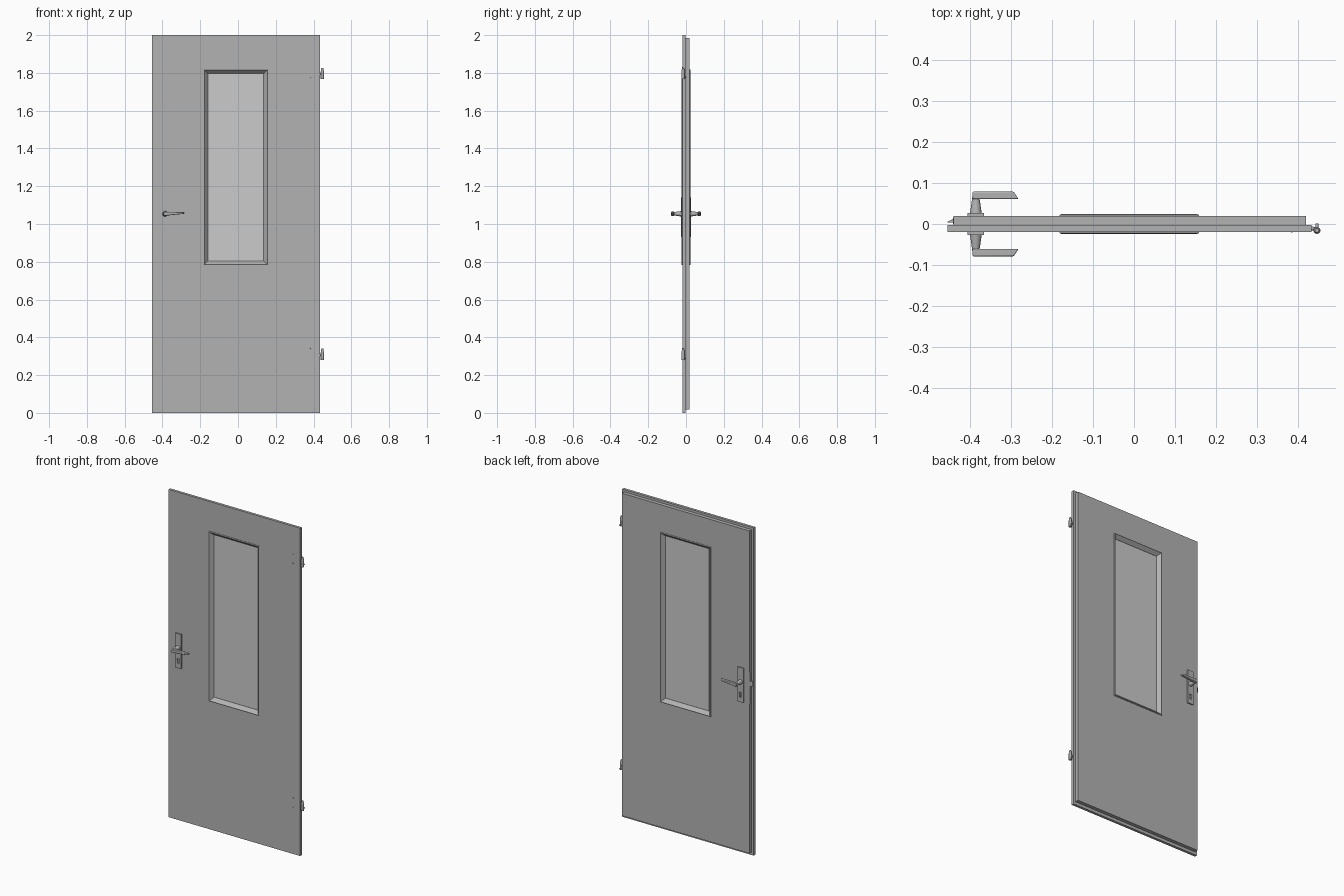
import bpy, bmesh, math
from mathutils import Matrix, Vector

if "Cube" in bpy.data.objects:
    bpy.data.objects.remove(bpy.data.objects["Cube"])


def material(name, v):
    m = bpy.data.materials.new(name)
    m.diffuse_color = (v, v, v, 1)
    m.use_nodes = True
    m.node_tree.nodes["Principled BSDF"].inputs["Base Color"].default_value = m.diffuse_color
    return m


GREY = material("door grey", 0.45)
GLASS = material("pale glass", 0.60)


def finish(bm, name, mat, smooth=False, bevel=0):
    bmesh.ops.recalc_face_normals(bm, faces=bm.faces)
    me = bpy.data.meshes.new(name)
    bm.to_mesh(me)
    bm.free()
    ob = bpy.data.objects.new(name, me)
    bpy.context.collection.objects.link(ob)
    me.materials.append(mat)
    if bevel:
        b = ob.modifiers.new("bevel", 'BEVEL')
        b.width, b.segments = bevel, 2
    if smooth:
        bpy.ops.object.select_all(action='DESELECT')
        ob.select_set(True)
        bpy.context.view_layer.objects.active = ob
        bpy.ops.object.shade_smooth_by_angle(angle=math.radians(35))
    return ob


def ring(name, loops, mat):
    """Closed chain of rectangles (x0, x1, z0, z1, y) joined by quads."""
    bm = bmesh.new()
    rows = [[bm.verts.new(p) for p in ((a, y, c), (b, y, c), (b, y, d), (a, y, d))]
            for a, b, c, d, y in loops]
    for i, r in enumerate(rows):
        n = rows[(i + 1) % len(rows)]
        for k in range(4):
            bm.faces.new((r[k], r[(k + 1) % 4], n[(k + 1) % 4], n[k]))
    return finish(bm, name, mat)


def prism(name, bottom, top, mat=GREY, **kw):
    """Solid between two matching outlines."""
    bm = bmesh.new()
    a = [bm.verts.new(p) for p in bottom]
    b = [bm.verts.new(p) for p in top]
    bm.faces.new(a)
    bm.faces.new(b)
    for i in range(len(a)):
        j = (i + 1) % len(a)
        bm.faces.new((a[i], a[j], b[j], b[i]))
    return finish(bm, name, mat, **kw)


def box(name, x0, x1, y0, y1, z0, z1, mat=GREY, **kw):
    base = [(x0, y0), (x1, y0), (x1, y1), (x0, y1)]
    return prism(name, [(*p, z0) for p in base], [(*p, z1) for p in base], mat, **kw)


def cone(name, p, q, r1, r2, sides=24):
    p, q = Vector(p), Vector(q)
    d = q - p
    bm = bmesh.new()
    bmesh.ops.create_cone(bm, cap_ends=True, segments=sides, radius1=r1, radius2=r2, depth=d.length,
                          matrix=Matrix.Translation((p + q) / 2) @ d.to_track_quat('Z', 'Y').to_matrix().to_4x4())
    return finish(bm, name, GREY, smooth=True)


# Window opening: outer edge of the glazing frame
WX0, WX1, WZ0, WZ1 = -0.182, 0.159, 0.782, 1.819


def win(d, y):
    return (WX0 + d, WX1 - d, WZ0 + d, WZ1 - d, y)


# Rebated door leaf with window opening
FRONT, MID, BACK = -0.019, -0.003, 0.019
ring("door_leaf", [
    (-0.455, 0.433, 0, 2, FRONT), (-0.455, 0.433, 0, 2, MID),
    (-0.441, 0.420, 0.018, 1.986, MID), (-0.441, 0.420, 0.018, 1.986, BACK),
    win(0.004, BACK), win(0.004, FRONT)], GREY)

# Glazing frame, sloping in to the pane on both sides
half = [(0, 0.018), (0, 0.022), (0.004, 0.024), (0.023, 0.003)]
ring("window_frame", [win(d, -y) for d, y in half] + [win(d, y) for d, y in reversed(half)], GREY)
box("window_glass", WX0 + 0.02, WX1 - 0.02, -0.002, 0.002, WZ0 + 0.02, WZ1 - 0.02, GLASS)

# Keyhole cutter: round top with a slot below
hx, hz = -0.386, 0.982
arc = [math.radians(-50 + 280 * i / 16) for i in range(17)]
outline = [(hx + 0.0085 * math.cos(t), hz + 0.0085 * math.sin(t)) for t in arc]
outline += [(hx - 0.005, hz - 0.024), (hx + 0.005, hz - 0.024)]
cutter = prism("keyhole_cutter", [(x, -0.05, z) for x, z in outline], [(x, 0.05, z) for x, z in outline])
cutter.hide_render = True
cutter.hide_viewport = True

# Handle sets on both faces
for s, side in ((-1, "front"), (1, "back")):
    ys = sorted((s * 0.0185, s * 0.0265))
    plate = box("handle_plate_" + side, -0.406, -0.366, *ys, 0.93, 1.14)
    cut = plate.modifiers.new("keyhole", 'BOOLEAN')
    cut.object, cut.operation, cut.solver = cutter, 'DIFFERENCE', 'EXACT'
    cone("handle_neck_" + side, (hx, s * 0.025, 1.054), (hx, s * 0.066, 1.054), 0.0145, 0.0085)
    plan = [(-0.394, 0.079, 1.043, 1.065), (-0.294, 0.079, 1.053, 1.063),
            (-0.282, 0.061, 1.054, 1.063), (-0.394, 0.061, 1.043, 1.065)]
    prism("handle_lever_" + side, [(x, s * y, a) for x, y, a, b in plan],
          [(x, s * y, b) for x, y, a, b in plan], smooth=True, bevel=0.003)

# Lock faceplate and wedge-shaped latch on the edge
box("lock_faceplate", -0.442, -0.440, 0.000, 0.016, 0.93, 1.12)
wedge = [(-0.440, 0.004), (-0.455, 0.004), (-0.455, 0.006), (-0.440, 0.013)]
prism("latch", [(x, y, 1.035) for x, y in wedge], [(x, y, 1.066) for x, y in wedge])

# Hinges: barrel, tapered cap, arm into the leaf and a small peg
for z, where in ((0.28, "lower"), (1.767, "upper")):
    x, y = 0.4465, -0.0155
    cone("hinge_barrel_" + where, (x, y, z), (x, y, z + 0.040), 0.0085, 0.0085)
    cone("hinge_cap_" + where, (x, y, z + 0.040), (x, y, z + 0.060), 0.0085, 0.005)
    cone("hinge_arm_" + where, (0.425, -0.010, z + 0.025), (x, -0.012, z + 0.025), 0.0045, 0.0045, 12)
    cone("hinge_peg_" + where, (x, y, z + 0.010), (x, 0.001, z + 0.010), 0.004, 0.004, 12)
    # Fixing screw heads on the front face
    for dz in (0.005, 0.062):
        cone("hinge_screw_" + where, (0.385, -0.018, z + dz), (0.385, -0.0205, z + dz), 0.003, 0.002, 12)
